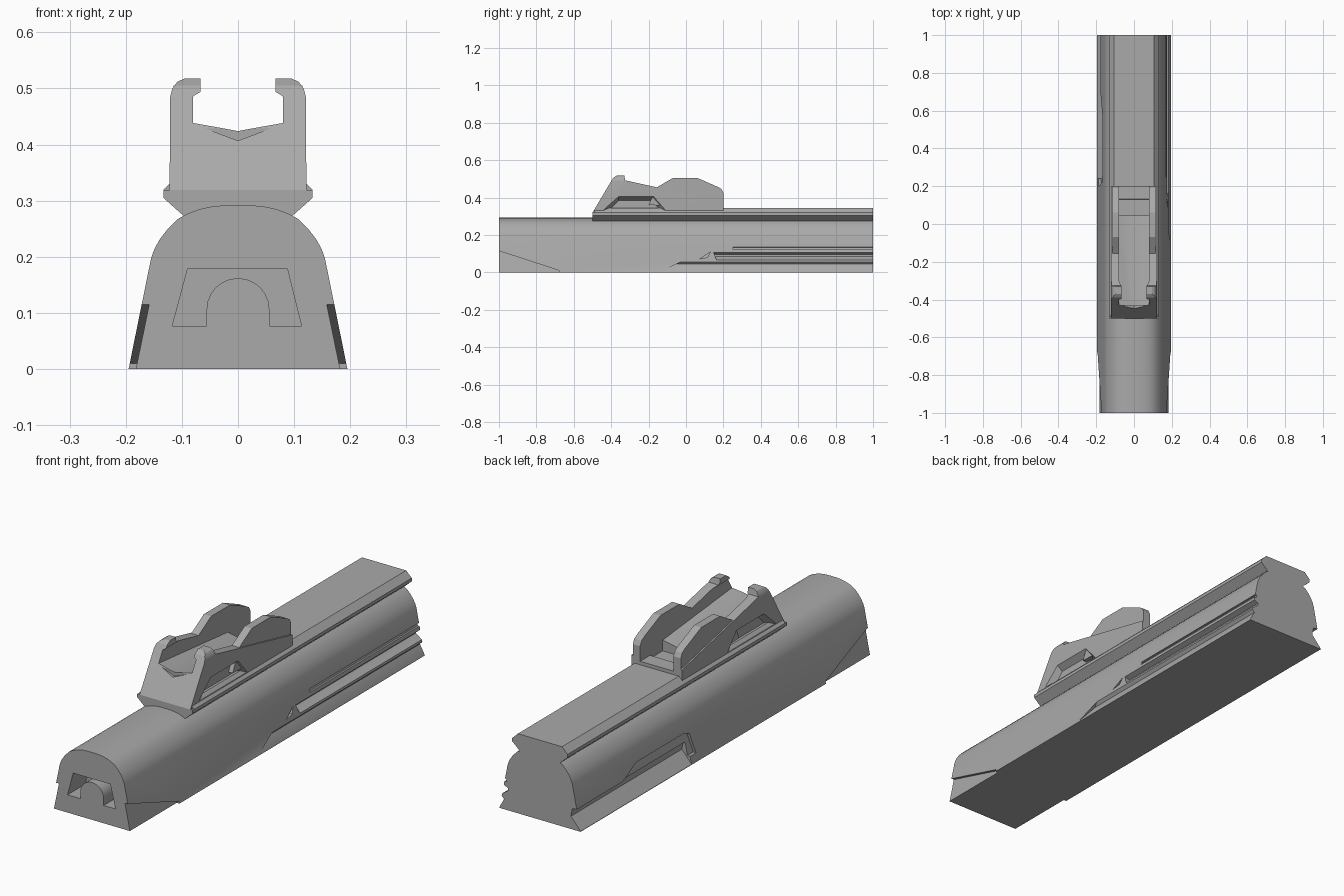
import bpy, bmesh, math

if "Cube" in bpy.data.objects:
    bpy.data.objects.remove(bpy.data.objects["Cube"], do_unlink=True)

grey = bpy.data.materials.new("plain_grey")
grey.use_nodes = True
grey.diffuse_color = (0.4, 0.4, 0.4, 1)
grey.node_tree.nodes["Principled BSDF"].inputs["Base Color"].default_value = (0.4, 0.4, 0.4, 1)


def loft(name, ring_a, ring_b):
    """Closed solid between two matching rings of 3D points."""
    bm = bmesh.new()
    a = [bm.verts.new(p) for p in ring_a]
    b = [bm.verts.new(p) for p in ring_b]
    bm.faces.new(a)
    bm.faces.new(b[::-1])
    for i in range(len(a)):
        j = (i + 1) % len(a)
        bm.faces.new((a[i], b[i], b[j], a[j]))
    bmesh.ops.recalc_face_normals(bm, faces=bm.faces[:])
    mesh = bpy.data.meshes.new(name)
    bm.to_mesh(mesh)
    bm.free()
    mesh.materials.append(grey)
    obj = bpy.data.objects.new(name, mesh)
    bpy.context.collection.objects.link(obj)
    return obj


def along_y(name, pts, y0, y1, rake=0):
    """Extrude an (x, z) section along y; rake slants the front end with height."""
    return loft(name, [(x, y0 + rake * z, z) for x, z in pts], [(x, y1, z) for x, z in pts])


def along_x(name, pts, x0, x1, lean=0):
    """Extrude a (y, z) profile along x; lean shifts x inward with height."""
    return loft(name, [(x0 - lean * z, y, z) for y, z in pts],
                [(x1 - lean * z, y, z) for y, z in pts])


def mirrored(pts):
    return pts + [(-x, z) for x, z in reversed(pts) if x]


def combine(obj, tool, mode="DIFFERENCE"):
    mod = obj.modifiers.new("cut", "BOOLEAN")
    mod.operation, mod.object, mod.solver = mode, tool, "EXACT"
    bpy.context.view_layer.objects.active = obj
    bpy.ops.object.modifier_apply(modifier=mod.name)
    bpy.data.objects.remove(tool, do_unlink=True)


def flip(obj):
    """Mirror an object's mesh to the other side."""
    bm = bmesh.new()
    bm.from_mesh(obj.data)
    for v in bm.verts:
        v.co.x *= -1
    bmesh.ops.reverse_faces(bm, faces=bm.faces[:])
    bm.to_mesh(obj.data)
    bm.free()
    return obj


def smooth(obj):
    bpy.ops.object.select_all(action="DESELECT")
    obj.select_set(True)
    bpy.context.view_layer.objects.active = obj
    bpy.ops.object.shade_smooth_by_angle(angle=math.radians(22))


# Main body: rounded arch with sloping sides
LEAN = 0.206
body = along_y("body", mirrored([
    (0.195, 0), (0.155, 0.197), (0.149, 0.214), (0.139, 0.232), (0.125, 0.25),
    (0.108, 0.267), (0.09, 0.277), (0.068, 0.285), (0.045, 0.29), (0.02, 0.292)]), -1, 1)

# Arched pocket in the front end
arch = [(0.056 * math.cos(t), 0.106 + 0.056 * math.sin(t))
        for t in [math.pi * i / 12 for i in range(13)]]
combine(body, along_y("pocket", [(0.113, 0.077), (0.088, 0.178), (-0.09, 0.178), (-0.117, 0.077),
                                 (-0.056, 0.077)] + arch[::-1] + [(0.056, 0.077)], -1.1, -0.88))

# Shallow wedge reliefs at the front corners
for side in (1, -1):
    wedge = along_x("wedge", [(-1.05, 0.131), (-0.68, 0.01), (-0.68, -0.02), (-1.05, -0.02)],
                    0.182, 0.25, LEAN)
    combine(body, wedge if side > 0 else flip(wedge))

# Left side: undercut, long slot and narrow upper groove
combine(body, along_y("undercut", [(0.195, 0.003), (0.172, 0.044), (0.184, 0.057), (0.23, 0.064),
                                   (0.23, 0.003)], -0.14, 1.1, 2))
combine(body, along_y("slot", [(0.23, 0.124), (0.176, 0.107), (0.152, 0.096), (0.152, 0.086),
                               (0.181, 0.066), (0.23, 0.05)], 0.19, 1.1, -0.4))
combine(body, along_y("upper_groove", [(0.23, 0.123), (0.162, 0.121), (0.159, 0.134),
                                       (0.23, 0.137)], 0.25, 1.1))
combine(body, along_x("notch", [(0.075, 0.072), (0.115, 0.08), (0.13, 0.108)], 0.18, 0.25, LEAN))

# Right side: sloping ledge with a taller front portion
ledge = [(-0.25, 0.003), (-0.195, 0.003), (-0.148, 0.055), (-0.155, 0.09), (-0.25, 0.098)]
combine(body, along_y("ledge", ledge, 0.24, 1.1))
combine(body, along_x("tall_ledge", [(0.2, 0.035), (0.22, 0.122), (0.26, 0.134), (0.58, 0.134),
                                     (0.7, 0.085), (0.7, 0.035)], -0.25, -0.182, -LEAN))
smooth(body)

# Top rail, and the wider foot of the sight
foot = [(0.098, 0.274), (0.133, 0.305), (0.133, 0.319)]
along_y("top_rail", mirrored(foot + [(0.106, 0.345)]), -0.44, 1)
along_y("sight_foot", mirrored(foot + [(0.122, 0.33)]), -0.49, 0.2)
along_y("sight_front_lip", mirrored(foot), -0.5, -0.4)

# Sight block: side profile trimmed by a rounded outline
sight = along_x("sight_block", [
    (-0.5, 0.319), (-0.39, 0.505), (-0.37, 0.518), (-0.33, 0.518), (-0.325, 0.492),
    (0.2, 0.376), (0.2, 0.319)], -0.13, 0.13)
combine(sight, along_y("outline", mirrored([
    (0.122, 0.3), (0.121, 0.485), (0.117, 0.5), (0.108, 0.512), (0.095, 0.518), (0.09, 0.53)]),
    -0.6, 0.3), "INTERSECT")

# Shallow V channel that falls toward the rear, under hooked tips
channel = mirrored([(0, 0.43), (0.08, 0.445), (0.08, 0.486), (0.067, 0.494), (0.067, 0.6)])
drop = 0.14
combine(sight, loft("channel", [(x, -0.6, z + 0.01 if z < 0.45 else z) for x, z in channel],
                    [(x, 0.3, z - drop * 0.55 if z < 0.45 else z) for x, z in channel]))
combine(sight, along_y("front_lip", [(0, 0.407), (0.08, 0.437), (0.08, 0.47), (-0.08, 0.47),
                                     (-0.08, 0.437)], -0.6, -0.435))
combine(sight, along_x("rear_well", [(0.045, 0.5), (0.045, 0.346), (0.13, 0.346), (0.15, 0.5)],
                       -0.08, 0.08))
combine(sight, along_x("rear_bar_trim", [(0.12, 0.36), (0.12, 0.5), (0.3, 0.5), (0.3, 0.36)],
                       -0.08, 0.08))

# Side pockets of the sight
for side in (1, -1):
    outer = [(-0.45, 0.332), (-0.36, 0.412), (-0.17, 0.412), (-0.1, 0.332)]
    inner = [(-0.41, 0.332), (-0.36, 0.385), (-0.18, 0.385), (-0.14, 0.332)]
    combine(sight, loft("side_pocket", [(side * 0.13, y, z) for y, z in outer],
                        [(side * 0.095, y, z) for y, z in inner]))
smooth(sight)

# Rear guard ears
for name, side in (("left_ear", 1), ("right_ear", -1)):
    along_x(name, [(-0.2, 0.36), (-0.16, 0.452), (-0.07, 0.505), (0.06, 0.505), (0.17, 0.457),
                   (0.19, 0.445), (0.2, 0.425), (0.2, 0.345)], side * 0.08, side * 0.115)
